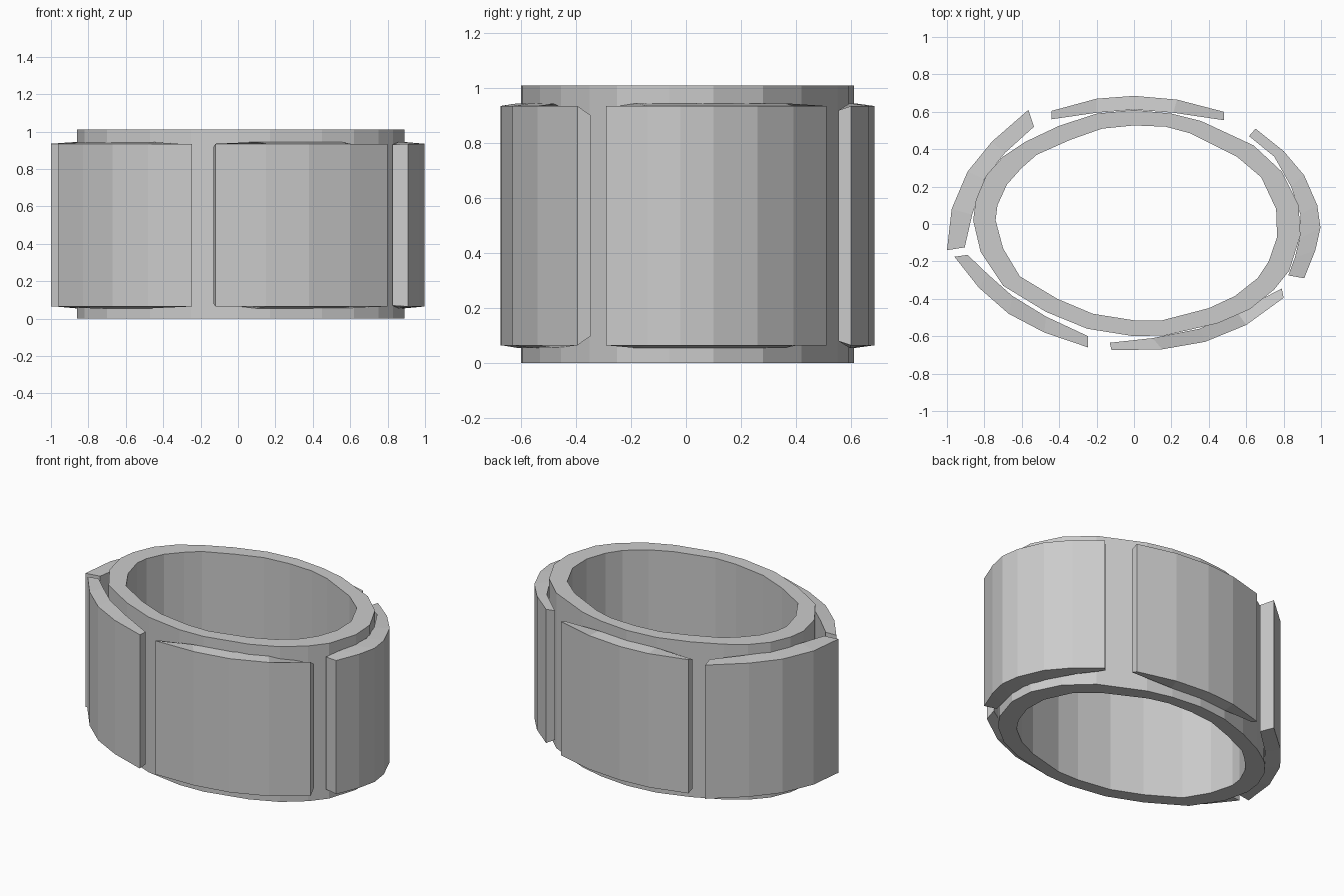
import bpy, bmesh


def curved_wall(name, outer, inner, z_out, z_in, closed):
    """Wall between two matching outlines; each has (bottom, top) heights per point."""
    bm = bmesh.new()
    rows = []
    for o, i, zo, zi in zip(outer, inner, z_out, z_in):
        rows.append([bm.verts.new((o[0], o[1], zo[0])), bm.verts.new((o[0], o[1], zo[1])),
                     bm.verts.new((i[0], i[1], zi[1])), bm.verts.new((i[0], i[1], zi[0]))])
    pairs = list(zip(rows, rows[1:]))
    if closed:
        pairs.append((rows[-1], rows[0]))
    else:
        bm.faces.new(rows[0])
        bm.faces.new(rows[-1])
    for a, b in pairs:
        for k in range(4):
            m = (k + 1) % 4
            bm.faces.new((a[k], a[m], b[m], b[k]))
    bmesh.ops.recalc_face_normals(bm, faces=bm.faces)
    mesh = bpy.data.meshes.new(name)
    bm.to_mesh(mesh)
    bm.free()
    ob = bpy.data.objects.new(name, mesh)
    bpy.context.collection.objects.link(ob)
    return ob


# Inner oval band
band_out = [(-.86, .02), (-.845, .13), (-.79, .26), (-.70, .36), (-.58, .44), (-.40, .525), (-.20, .59), (0, .61),
            (.20, .59), (.36, .55), (.64, .42), (.79, .28), (.88, .10), (.89, -.06), (.83, -.25),
            (.75, -.35), (.62, -.455), (.45, -.53), (.17, -.595), (0, -.60), (-.25, -.56),
            (-.47, -.47), (-.70, -.33), (-.82, -.15)]
band_in = [(-.74, .02), (-.73, .10), (-.68, .21), (-.60, .30), (-.52, .37), (-.34, .45), (-.17, .51), (0, .527),
           (.17, .52), (.30, .485), (.55, .36), (.68, .25), (.76, .08), (.765, -.07), (.72, -.20),
           (.66, -.29), (.54, -.385), (.40, -.45), (.15, -.515), (0, -.515), (-.22, -.48),
           (-.41, -.40), (-.61, -.28), (-.70, -.13)]
flat = [(0, 1.01)] * len(band_out)
curved_wall("inner_band", band_out, band_in, flat, flat, True)

# Five curved plates around the band: outer outline, inner outline, end insets
plates = {
    "back_plate": (
        [(-.44, .605), (-.20, .67), (0, .685), (.23, .665), (.48, .60)],
        [(-.44, .56), (-.20, .595), (0, .612), (.21, .595), (.48, .555)], (.08, .08)),
    "right_plate": (
        [(.65, .51), (.80, .39), (.91, .26), (.98, .10), (.997, -.02), (.97, -.14), (.91, -.29)],
        [(.615, .47), (.75, .36), (.84, .20), (.89, .05), (.885, -.08), (.86, -.18), (.825, -.275)],
        (.08, .07)),
    "front_right_plate": (
        [(-.12, -.675), (.15, -.67), (.38, -.63), (.60, -.54), (.80, -.395)],
        [(-.13, -.635), (.10, -.61), (.35, -.56), (.55, -.47), (.79, -.345)], (.08, .10)),
    "front_left_plate": (
        [(-.96, -.175), (-.83, -.34), (-.67, -.48), (-.48, -.58), (-.245, -.66)],
        [(-.89, -.165), (-.78, -.27), (-.65, -.385), (-.47, -.495), (-.245, -.60)], (.06, .07)),
    "back_left_plate": (
        [(-1, -.14), (-.975, .08), (-.89, .28), (-.76, .44), (-.565, .61)],
        [(-.905, -.125), (-.865, .05), (-.80, .24), (-.69, .38), (-.535, .52)], (.065, .07)),
}
for name, (outer, inner, ends) in plates.items():
    n = len(outer)
    low = [ends[0]] + [.055] * (n - 2) + [ends[1]]
    curved_wall(name, outer, inner, [(.065, .935)] * n, [(z, 1 - z) for z in low], False)
